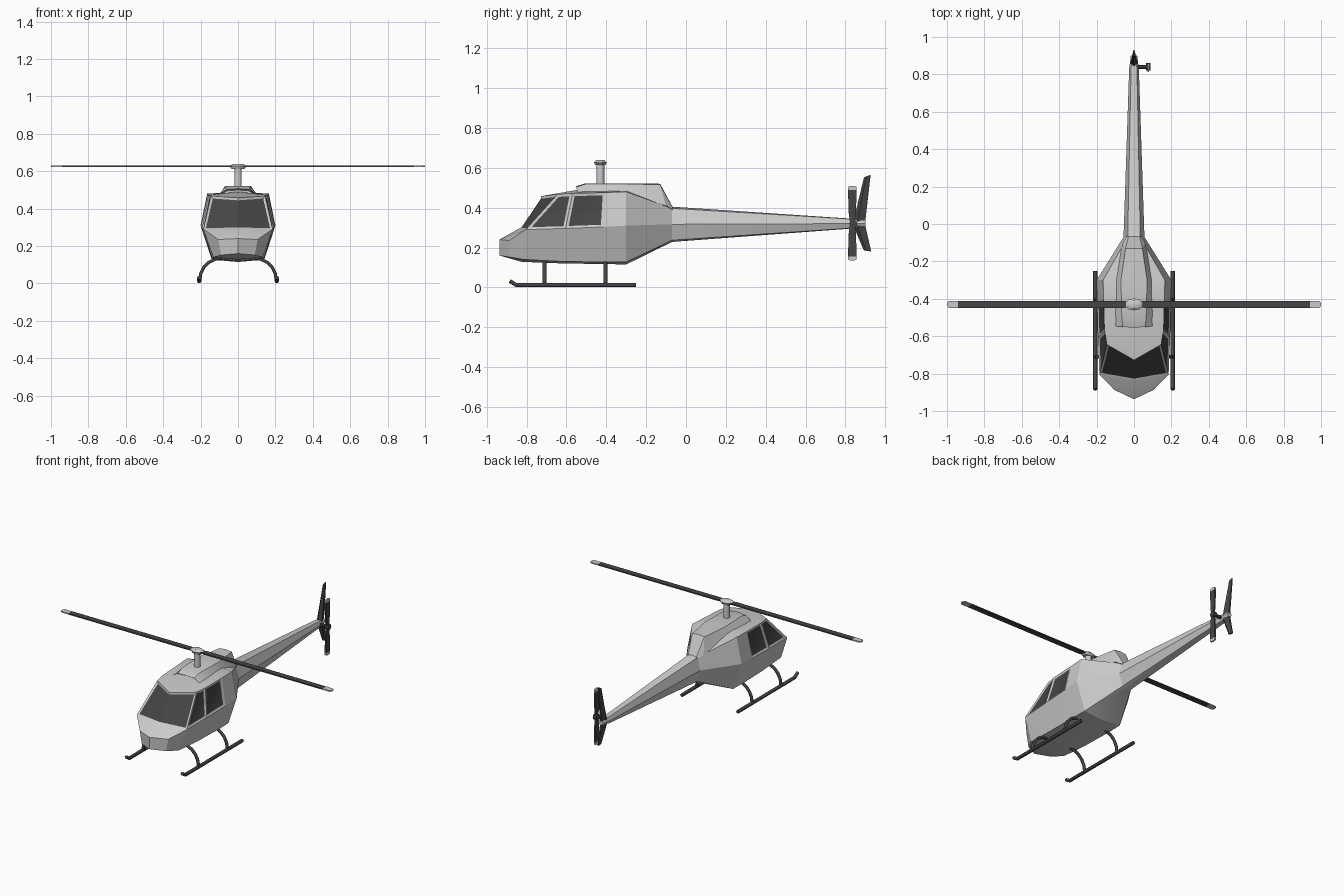
import bpy, bmesh, math
from mathutils import Vector, Matrix

if "Cube" in bpy.data.objects:
    bpy.data.objects.remove(bpy.data.objects["Cube"])


def material(name, v):
    m = bpy.data.materials.new(name)
    m.diffuse_color = (v, v, v, 1)
    m.use_nodes = True
    m.node_tree.nodes["Principled BSDF"].inputs["Base Color"].default_value = m.diffuse_color
    return m


dark = material("dark_paint", 0.06)
glass = material("tinted_glass", 0.06)


def finish(name, bm, mats=(), angle=None):
    bmesh.ops.recalc_face_normals(bm, faces=bm.faces)
    me = bpy.data.meshes.new(name)
    bm.to_mesh(me)
    bm.free()
    ob = bpy.data.objects.new(name, me)
    bpy.context.collection.objects.link(ob)
    for m in mats:
        me.materials.append(m)
    if angle:
        bpy.ops.object.select_all(action='DESELECT')
        bpy.context.view_layer.objects.active = ob
        ob.select_set(True)
        bpy.ops.object.shade_smooth_by_angle(angle=math.radians(angle))
    return ob


def loft(bm, rings, close_loop=False):
    """Skin mirrored half-rings; coincident points share one vertex."""
    verts = {}

    def face(pts):
        vs = []
        for p in pts:
            k = tuple(round(c, 4) for c in p)
            v = verts.setdefault(k, None) or bm.verts.new(k)
            verts[k] = v
            if v not in vs:
                vs.append(v)
        return bm.faces.new(vs) if len(vs) > 2 else None

    made = {}
    for s in (1, -1):
        rr = [[(s * x, y, z) for x, y, z in r] for r in rings]
        for i, (a, b) in enumerate(zip(rr, rr[1:])):
            for j in range(len(a) - 1):
                made[i, j, s] = face((a[j], a[j + 1], b[j + 1], b[j]))
        made["front", s] = face(rr[0])
        made["back", s] = face(rr[-1])
    return made


def prism(name, outline, thick, place, mats=()):
    """Extrude a 2D outline symmetrically; place maps (u, v, w) to xyz."""
    bm = bmesh.new()
    lo, hi = ([bm.verts.new(place(u, v, w)) for u, v in outline] for w in (-thick / 2, thick / 2))
    n = len(outline)
    bm.faces.new(lo)
    bm.faces.new(hi)
    for i in range(n):
        bm.faces.new((lo[i], lo[(i + 1) % n], hi[(i + 1) % n], hi[i]))
    return finish(name, bm, mats)


def cylinder(name, r1, r2, a, b, sides=12, mats=(), scale=(1, 1, 1)):
    a, b = Vector(a), Vector(b)
    bm = bmesh.new()
    m = Matrix.Translation((a + b) / 2) @ Matrix.Diagonal((*scale, 1)) @ (b - a).to_track_quat('Z', 'Y').to_matrix().to_4x4()
    bmesh.ops.create_cone(bm, cap_ends=True, segments=sides, radius1=r1, radius2=r2, depth=(b - a).length, matrix=m)
    return finish(name, bm, mats, 40)


def tube(name, pts, r):
    cu = bpy.data.curves.new(name, 'CURVE')
    cu.dimensions = '3D'
    cu.bevel_depth = r
    cu.bevel_resolution = 1
    cu.use_fill_caps = True
    sp = cu.splines.new('POLY')
    sp.points.add(len(pts) - 1)
    for p, c in zip(sp.points, pts):
        p.co = (*c, 1)
    ob = bpy.data.objects.new(name, cu)
    bpy.context.collection.objects.link(ob)
    cu.materials.append(dark)


# Fuselage: half-rings of roof centre, roof edge, waist, chine, keel
corner, nose = (.185, -.805, .29), (.105, -.887, .235)
chine, keel = (.132, -.815, .14), (0, -.825, .128)
rings = [
    [(0, -.937, .24), nose, nose, (.09, -.887, .152), (0, -.937, .16)],
    [(0, -.838, .295), corner, corner, chine, keel],
    [(0, -.727, .458), (.145, -.645, .468), corner, chine, keel],
    [(0, -.54, .49), (.158, -.57, .472), (.193, -.605, .296), (.138, -.62, .13), (0, -.62, .12)],
    [(0, -.41, .49), (.163, -.405, .476), (.198, -.415, .303), (.14, -.415, .127), (0, -.415, .117)],
    [(0, -.30, .49), (.165, -.30, .48), (.2, -.30, .31), (.138, -.30, .127), (0, -.30, .115)],
]


def boom_ring(y, top, bottom, w):
    mid, h = (top + bottom) / 2, (top - bottom) / 2
    return [(0, y, top), (w * .6, y, mid + h * .9), (w, y, mid), (w * .6, y, mid - h * .9), (0, y, bottom)]


rings += [boom_ring(-.07, .405, .228, .056), boom_ring(.83, .345, .295, .026), boom_ring(.90, .336, .308, .017)]
bm = bmesh.new()
made = loft(bm, rings)
bmesh.ops.recalc_face_normals(bm, faces=bm.faces)
screen = [made[1, 0, s] for s in (1, -1)]
sides = [made[i, 1, s] for i in (2, 3) for s in (1, -1)]
bmesh.ops.inset_region(bm, faces=screen, thickness=.011, depth=-.006, use_even_offset=True)
bmesh.ops.inset_individual(bm, faces=sides, thickness=.013, depth=-.006, use_even_offset=True)
for f in screen + sides:
    f.material_index = 1
finish("fuselage", bm, (material("grey_paint", .8), glass), 25)

# Engine fairing with recessed intake
bm = bmesh.new()
made = loft(bm, [
    [(0, -.555, .517 - .01), (.06, -.55, .503), (.105, -.545, .475), (0, -.555, .475)],
    [(0, -.505, .522), (.065, -.50, .52), (.105, -.49, .475), (0, -.49, .475)],
    [(0, -.30, .522), (.07, -.30, .52), (.11, -.30, .46), (0, -.30, .46)],
    [(0, -.13, .52), (.045, -.13, .515), (.06, -.10, .41), (0, -.10, .39)],
    [(0, -.068, .405), (.03, -.068, .403), (.04, -.068, .39), (0, -.068, .38)]])
bmesh.ops.recalc_face_normals(bm, faces=bm.faces)
bmesh.ops.inset_region(bm, faces=[made["front", s] for s in (1, -1)], thickness=.008, depth=-.03)
finish("engine_fairing", bm, (), 25)

# Main rotor
cylinder("rotor_mast", .02, .02, (0, -.43, .50), (0, -.43, .62))
cylinder("rotor_hub", .025, .032, (0, -.43, .613), (0, -.43, .628), 10, scale=(1.5, 1, 1))
cylinder("rotor_cap", .032, .02, (0, -.43, .628), (0, -.43, .639), 10, scale=(1.5, 1, 1))
for s, side in ((1, "right"), (-1, "left")):
    put = lambda u, v, w: (s * u, -.43 + v, .626 + w)
    prism(side + "_blade", [(.03, -.015), (.06, -.019), (.94, -.019), (.94, .019), (.06, .019), (.03, .015)], .008, put, (dark,))
    prism(side + "_blade_tip", [(.94, -.019), (.99, -.019), (1, -.01), (1, .01), (.99, .019), (.94, .019)], .008, put)

# Tail fins: diamond section, thick in the middle
for name, q in (("upper_fin", [(.84, .33), (.893, .55), (.927, .565), (.90, .33)]),
                ("lower_fin", [(.84, .31), (.892, .187), (.93, .18), (.90, .31)])):
    bm = bmesh.new()
    (ya, za), (yb, zb), (yc, zc), (yd, zd) = q
    root = [(0, ya, za), (.019, ya + .02, za), (.006, yd, zd), (0, yd, zd)]
    tip = [(0, yb, zb), (.006, yb + .012, (zb + zc) / 2), (.003, yc, zc), (0, yc, zc)]
    loft(bm, [root, tip])
    finish(name, bm, (dark,))

# Tail rotor
cylinder("tail_rotor_shaft", .011, .011, (.01, .84, .32), (.088, .84, .32), 8, (dark,))
cylinder("tail_rotor_hub", .02, .02, (.065, .84, .32), (.088, .84, .32), 8, (dark,))
for s, side in ((1, "upper"), (-1, "lower")):
    put = lambda u, v, w: (.076 + w, .835 + v, .322 + s * u)
    prism(side + "_tail_blade", [(.005, -.012), (.05, -.018), (.167, -.022), (.167, .022), (.05, .018), (.005, .012)], .01, put, (dark,))
    prism(side + "_tail_blade_tip", [(.167, -.022), (.182, -.022), (.187, -.012), (.187, .012), (.182, .022), (.167, .022)], .01, put)

# Landing skids and curved cross tubes
for s, side in ((1, "right"), (-1, "left")):
    tube(side + "_skid", [(s * .207, -.885, .032), (s * .207, -.852, .0115), (s * .207, -.25, .0115)], .0115)
    for y, end in ((-.71, "front"), (-.405, "rear")):
        arc = [(s * (.09 + .115 * math.sin(a)), y, .015 + .12 * math.cos(a))
               for a in [math.radians(d) for d in (0, 18, 36, 54, 72, 90)]]
        tube(f"{side}_{end}_leg", arc, .010)
